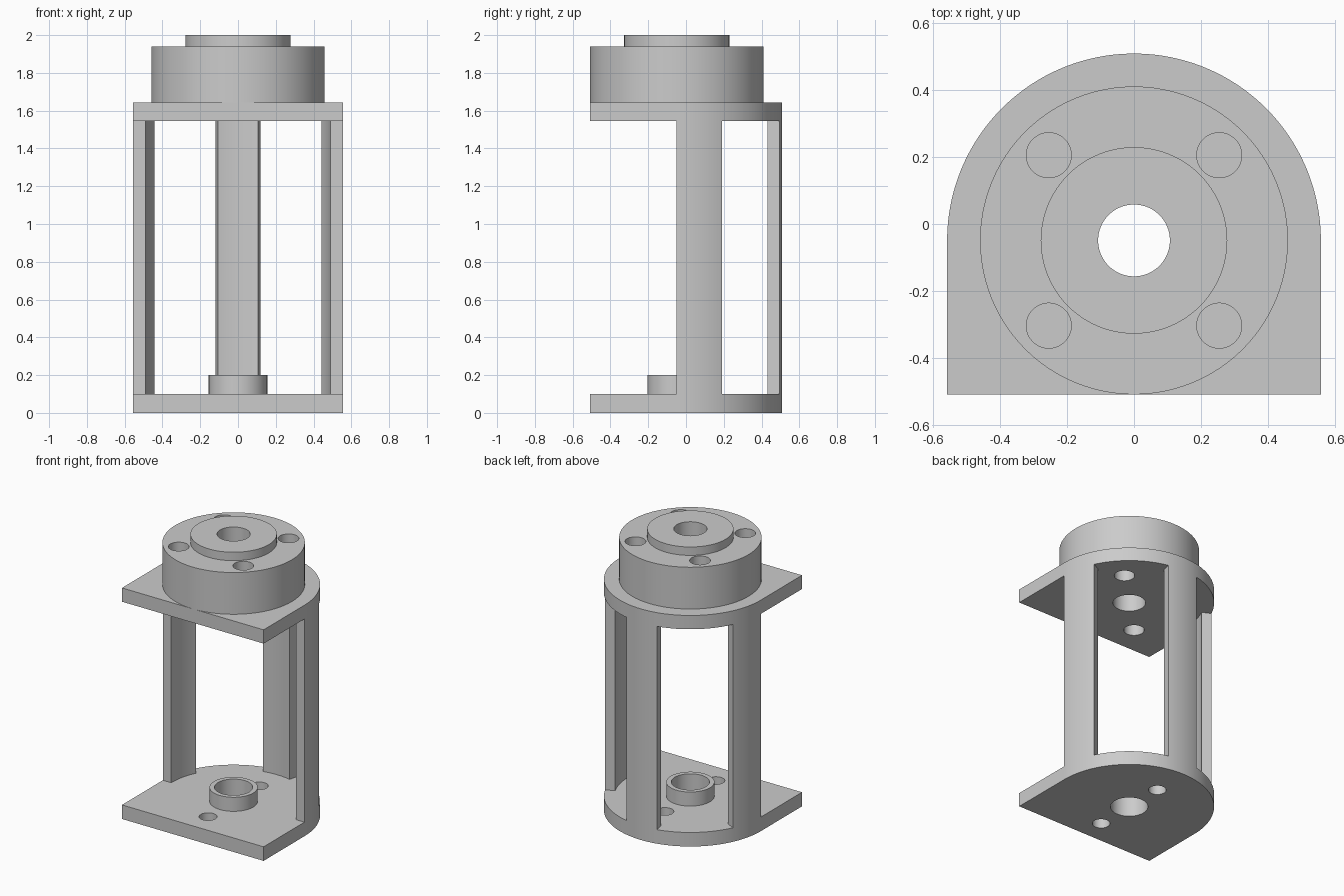
import bpy
import bmesh
from math import cos, sin, radians, pi

cube = bpy.data.objects.get("Cube")
if cube:
    bpy.data.objects.remove(cube, do_unlink=True)

CY = -0.049            # y of the main axis
OUTER, INNER = 0.557, 0.491
FRONT = -0.508
FLOOR, CEILING, DECK = 0.1, 1.545, 1.643
SEGMENTS = 96

grey = bpy.data.materials.new("machined_grey")
grey.use_nodes = True
COLOUR = (0.6, 0.6, 0.6, 1)
grey.diffuse_color = COLOUR
grey.node_tree.nodes["Principled BSDF"].inputs["Base Color"].default_value = COLOUR


def make_object(name, bm):
    bmesh.ops.recalc_face_normals(bm, faces=bm.faces)
    mesh = bpy.data.meshes.new(name)
    bm.to_mesh(mesh)
    bm.free()
    mesh.materials.append(grey)
    obj = bpy.data.objects.new(name, mesh)
    bpy.context.collection.objects.link(obj)
    return obj


def polar(radius, angle):
    return radius * cos(radians(angle)), CY + radius * sin(radians(angle))


def arc(radius, start, end, steps):
    return [polar(radius, start + (end - start) * i / steps) for i in range(steps + 1)]


def prism(name, outline, z0, z1):
    bm = bmesh.new()
    face = bm.faces.new([bm.verts.new((x, y, z0)) for x, y in outline])
    top = bmesh.ops.extrude_face_region(bm, geom=[face])["geom"]
    verts = [v for v in top if isinstance(v, bmesh.types.BMVert)]
    bmesh.ops.translate(bm, verts=verts, vec=(0, 0, z1 - z0))
    return make_object(name, bm)


def cylinder(name, x, y, radius, z0, z1):
    ring = [(x + radius * cos(2 * pi * i / SEGMENTS),
             y + radius * sin(2 * pi * i / SEGMENTS)) for i in range(SEGMENTS)]
    return prism(name, ring, z0, z1)


def lathe(name, profile):
    """Revolve a closed radius/height profile around the main axis."""
    bm = bmesh.new()
    rings = [[bm.verts.new((*polar(r, 360 * i / SEGMENTS), z)) for r, z in profile]
             for i in range(SEGMENTS)]
    n = len(profile)
    for i in range(SEGMENTS):
        a, b = rings[i], rings[(i + 1) % SEGMENTS]
        for j in range(n):
            k = (j + 1) % n
            bm.faces.new((a[j], a[k], b[k], b[j]))
    return make_object(name, bm)


def cut(obj, cutter):
    cutter.hide_render = True
    mod = obj.modifiers.new("cut", 'BOOLEAN')
    mod.operation = 'DIFFERENCE'
    mod.solver = 'EXACT'
    mod.object = cutter
    bpy.context.view_layer.objects.active = obj
    bpy.ops.object.modifier_apply(modifier=mod.name)
    bpy.data.objects.remove(cutter, do_unlink=True)


# Bracket: D-shaped block, hollowed to leave two plates and three pillars
outline = [(-OUTER, FRONT), (OUTER, FRONT)] + arc(OUTER, 0, 180, SEGMENTS)
bracket = prism("bracket", outline, 0, DECK)

SIDE, BACK = 25.5, 77.6   # angles where the window starts and ends
opening = [(-0.8, CY), (-0.8, -0.8), (0.8, -0.8), (0.8, CY)]
opening += arc(INNER, 0, SIDE, 14)
opening += [polar(0.9, SIDE), polar(0.9, BACK)]
opening += arc(INNER, BACK, 180 - BACK, 14)
opening += [polar(0.9, 180 - BACK), polar(0.9, 180 - SIDE)]
opening += arc(INNER, 180 - SIDE, 180, 14)
cut(bracket, prism("opening_cutter", opening, FLOOR, CEILING))

# Stepped round mount on the deck
BORE, SEAT = 0.107, 0.123
mount = lathe("round_mount", [(BORE, DECK), (0.459, DECK), (0.459, 1.94),
                              (0.278, 1.94), (0.278, 2.0), (BORE, 2.0)])

# Bearing collar on the base plate
collar = lathe("bearing_collar", [(SEAT, FLOOR), (0.155, FLOOR), (0.155, 0.2), (SEAT, 0.2)])

# Central bores in both plates
cut(bracket, cylinder("bore_cutter", 0, CY, BORE, 1.4, 1.8))
cut(bracket, cylinder("seat_cutter", 0, CY, SEAT, -0.1, 0.3))

# Four bolt holes through mount and upper plate
for sx in (-1, 1):
    for sy in (-1, 1):
        for part in (mount, bracket):
            cut(part, cylinder("bolt_cutter", sx * 0.254, CY + sy * 0.254, 0.067, 1.4, 2.1))

# Two screw holes through the base plate
for sy in (-1, 1):
    cut(bracket, cylinder("screw_cutter", 0, CY + sy * 0.287, 0.058, -0.1, 0.3))

# Smooth round walls, keep sharp rims
for part in (bracket, mount, collar):
    bpy.ops.object.select_all(action='DESELECT')
    part.select_set(True)
    bpy.context.view_layer.objects.active = part
    bpy.ops.object.shade_smooth_by_angle(angle=radians(30))
